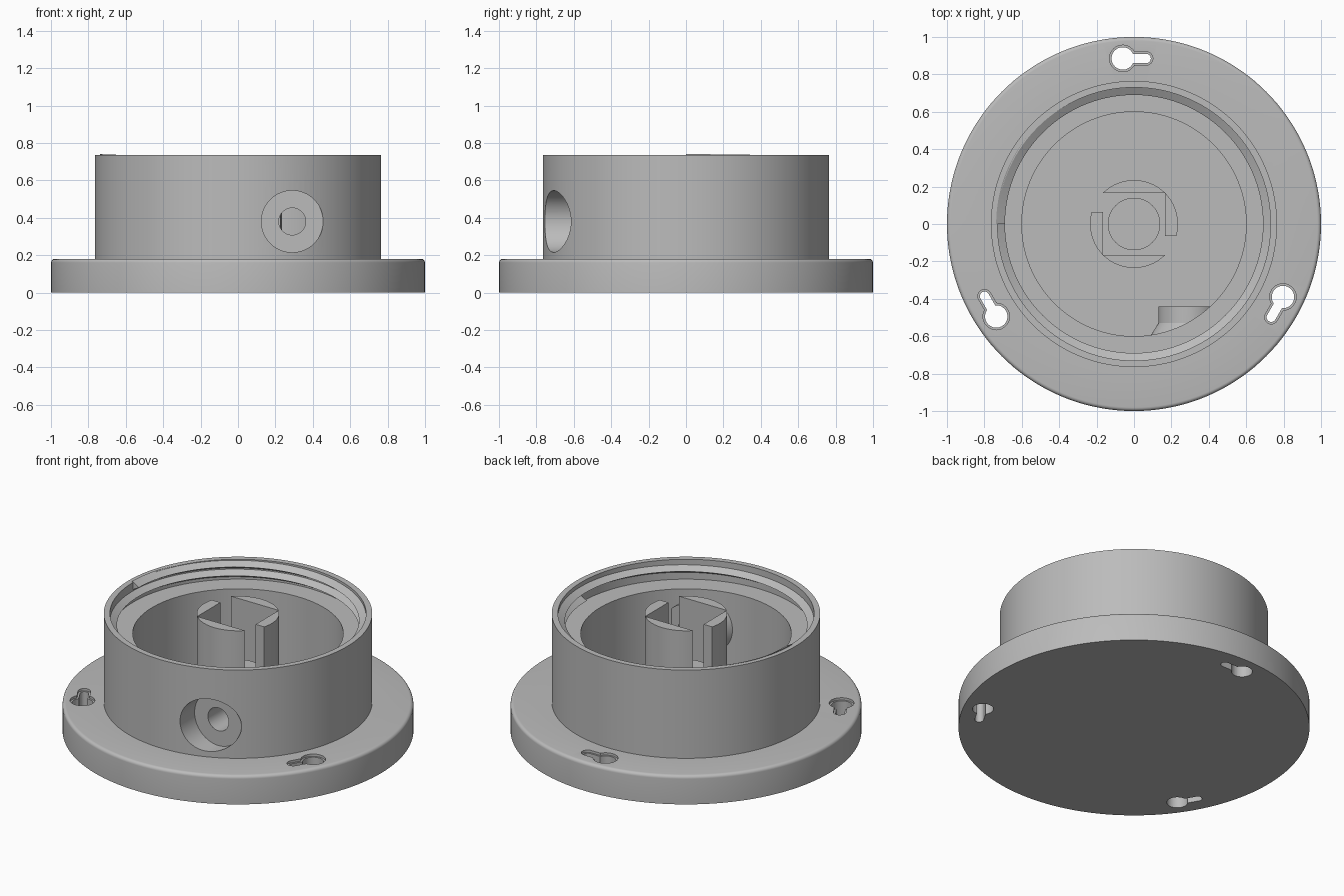
import bpy, bmesh, math
from math import sin, cos, pi, radians
from mathutils import Matrix, Vector

old = bpy.data.objects.get("Cube")
if old:
    bpy.data.objects.remove(old, do_unlink=True)

grey = bpy.data.materials.new("plain grey")
grey.use_nodes = True
tone = (0.5, 0.5, 0.5, 1)
grey.diffuse_color = tone
grey.node_tree.nodes["Principled BSDF"].inputs["Base Color"].default_value = tone


def finish(name, bm):
    bmesh.ops.remove_doubles(bm, verts=bm.verts, dist=1e-5)
    bmesh.ops.recalc_face_normals(bm, faces=bm.faces)
    mesh = bpy.data.meshes.new(name)
    bm.to_mesh(mesh)
    bm.free()
    mesh.materials.append(grey)
    ob = bpy.data.objects.new(name, mesh)
    bpy.context.collection.objects.link(ob)
    return ob


def lathe(name, profile, steps=144):
    """Revolve (radius, height) points around z."""
    bm = bmesh.new()
    verts = [bm.verts.new((r, 0, z)) for r, z in profile]
    edges = [bm.edges.new(pair) for pair in zip(verts, verts[1:])]
    bmesh.ops.spin(bm, geom=verts + edges, cent=(0, 0, 0), axis=(0, 0, 1),
                   angle=2 * pi, steps=steps, use_merge=True)
    return finish(name, bm)


def prism(name, outline, z0, z1, turn=0):
    """Extrude a flat outline from z0 to z1, turned about z."""
    bm = bmesh.new()
    face = bm.faces.new([bm.verts.new((x, y, z0)) for x, y in outline])
    new = bmesh.ops.extrude_face_region(bm, geom=[face])["geom"]
    bmesh.ops.translate(bm, vec=(0, 0, z1 - z0),
                        verts=[v for v in new if isinstance(v, bmesh.types.BMVert)])
    bmesh.ops.rotate(bm, verts=bm.verts, matrix=Matrix.Rotation(turn, 3, 'Z'))
    return finish(name, bm)


def combine(target, tool, operation):
    mod = target.modifiers.new(tool.name, 'BOOLEAN')
    mod.object, mod.operation, mod.solver = tool, operation, 'EXACT'
    bpy.context.view_layer.objects.active = target
    bpy.ops.object.modifier_apply(modifier=mod.name)
    bpy.data.objects.remove(tool, do_unlink=True)


def arc(r, a0, a1, n, cx=0, cy=0):
    return [(cx + r * cos(a0 + (a1 - a0) * i / n), cy + r * sin(a0 + (a1 - a0) * i / n))
            for i in range(n + 1)]


# Housing: round flange, cup wall, ledge and floor
rounded_edge = arc(0.02, 0, pi / 2, 5, 0.98, 0.16)
FLOOR, LEDGE, TOP = 0.1, 0.61, 0.735
housing = lathe("housing", [(0, 0), (1, 0)] + rounded_edge + [
    (0.765, 0.18), (0.765, TOP), (0.73, TOP), (0.73, LEDGE),
    (0.6, LEDGE), (0.6, FLOOR), (0, FLOOR)])


# Cable port: flared inner boss, counterbore and through hole along y
def along_y(name, profile):
    ob = lathe(name, profile, 64)
    ob.data.transform(Matrix.Translation((0.29, 0, 0.38)) @ Matrix.Rotation(pi / 2, 4, 'X'))
    return ob


boss = along_y("port_boss", [(0, 0.44), (0.16, 0.44), (0.16, 0.53), (0.215, 0.62), (0, 0.62)])
combine(boss, lathe("boss_trim", [(0, 0), (0.68, 0), (0.68, 0.7), (0, 0.7)]), 'INTERSECT')
combine(housing, boss, 'UNION')
combine(housing, along_y("counterbore", [(0, 0.61), (0.165, 0.61), (0.165, 0.9), (0, 0.9)]),
        'DIFFERENCE')
combine(housing, along_y("port_hole", [(0, 0.3), (0.072, 0.3), (0.072, 0.7), (0, 0.7)]),
        'DIFFERENCE')


# Keyhole mounting slots with a shallow recessed border
def keyhole(radius, half_width):
    b = math.asin(half_width / radius)
    return (arc(radius, b, 2 * pi - b, 32, -0.06, 0.885)
            + arc(half_width, -pi / 2, pi / 2, 12, 0.065, 0.885))


for i in range(3):
    turn = i * 2 * pi / 3
    combine(housing, prism("slot", keyhole(0.06, 0.025), -0.1, 0.3, turn), 'DIFFERENCE')
    combine(housing, prism("slot_border", keyhole(0.071, 0.036), 0.165, 0.3, turn), 'DIFFERENCE')

# Internal screw thread: triangular section swept up a helix
bm = bmesh.new()
turns, steps = 1.5, 216
section = [(0.737, -0.028), (0.69, 0), (0.737, 0.028)]
rings = []
for i in range(steps + 1):
    t = i / steps
    a, z = 2 * pi * turns * t, 0.63 + 0.083 * t
    rings.append([bm.verts.new((r * cos(a), r * sin(a), z + h)) for r, h in section])
for low, high in zip(rings, rings[1:]):
    for j in range(3):
        k = (j + 1) % 3
        bm.faces.new((low[j], low[k], high[k], high[j]))
bm.faces.new(rings[0])
bm.faces.new(rings[-1])
thread = finish("inner_thread", bm)

# Central socket: four upright segments, two of them cut short
parts = [housing, thread]
R, CHORD = 0.235, 0.167
full = math.acos(CHORD / R)
for i, name in enumerate(("left", "back", "right", "front")):
    start = -full if i % 2 else math.asin(-0.063 / R)
    outline = arc(R, start, full, 20)
    if not i % 2:
        outline.append((CHORD, -0.063))
    parts.append(prism(name + "_socket_post", outline, FLOOR - 0.01, TOP, i * pi / 2))

# Raised round seat inside the socket
parts.append(lathe("socket_seat", [(0, FLOOR - 0.01), (0.14, FLOOR - 0.01),
                                   (0.14, 0.38), (0, 0.38)], 64))

# Smooth curved walls, keep hard edges
for ob in parts:
    bpy.ops.object.select_all(action='DESELECT')
    ob.select_set(True)
    bpy.context.view_layer.objects.active = ob
    bpy.ops.object.shade_smooth_by_angle(angle=radians(25))
